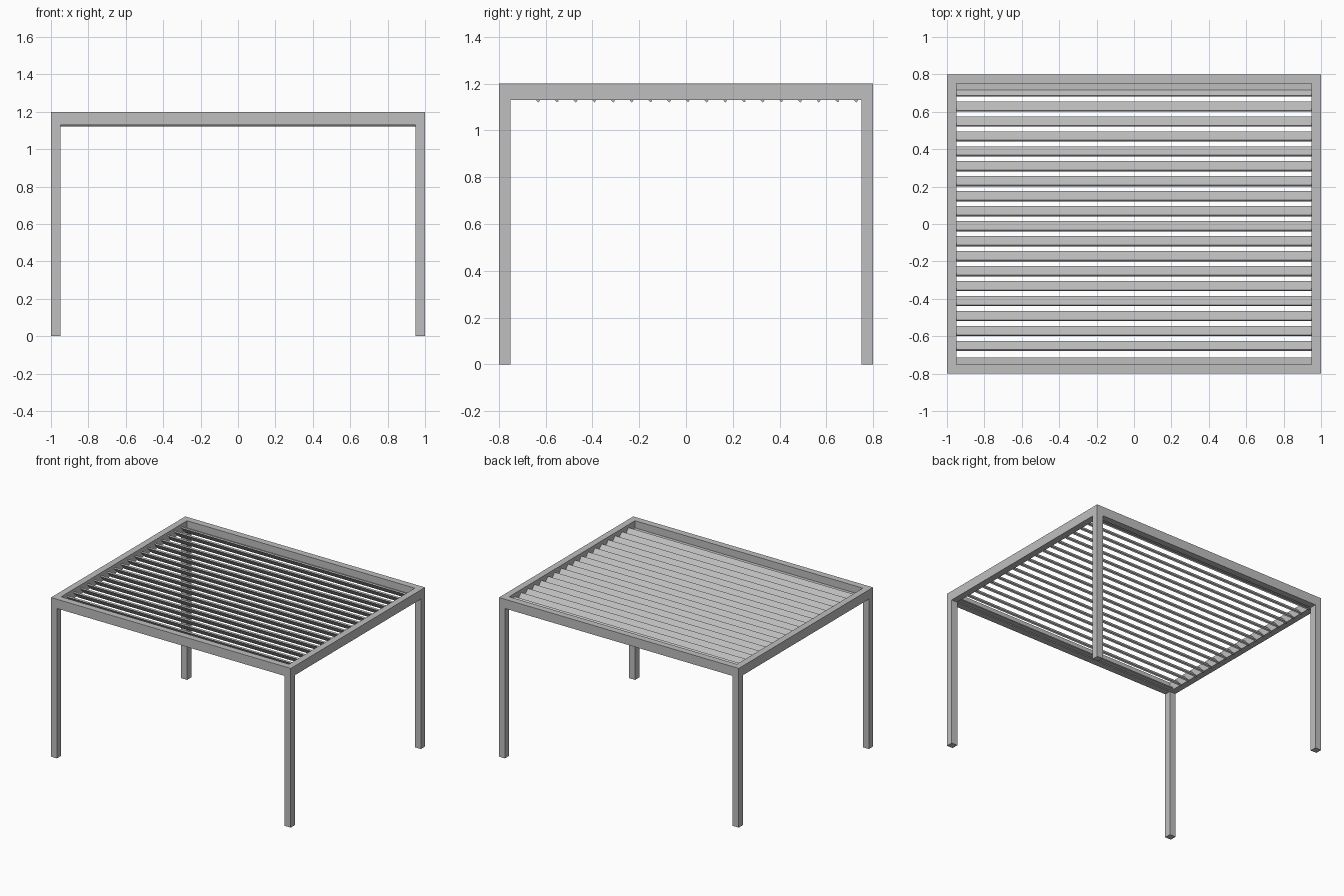
import bpy, math

if "Cube" in bpy.data.objects:
    bpy.data.objects.remove(bpy.data.objects["Cube"])

HALF_X, HALF_Y, TOP, BEAM_Z, W = 1.0, 0.8, 1.2, 1.13, 0.05

grey = bpy.data.materials.new("aluminium grey")
grey.diffuse_color = (0.53, 0.52, 0.52, 1)
grey.use_nodes = True
grey.node_tree.nodes["Principled BSDF"].inputs["Base Color"].default_value = grey.diffuse_color


def box(name, center, size, tilt=0.0):
    bpy.ops.mesh.primitive_cube_add(size=1, location=center, rotation=(tilt, 0, 0))
    ob = bpy.context.object
    ob.name = name
    ob.scale = size
    ob.data.materials.append(grey)
    return ob


beam_mid, beam_h = (TOP + BEAM_Z) / 2, TOP - BEAM_Z

for s in (-1, 1):
    # Roof frame: long beams across x, short beams between them
    box("long_beam", (0, s * (HALF_Y - W / 2), beam_mid), (2 * HALF_X, W, beam_h))
    box("side_beam", (s * (HALF_X - W / 2), 0, beam_mid),
        (W, 2 * (HALF_Y - W), beam_h))
    # Inner ledges along the long beams
    box("inner_ledge", (0, s * (HALF_Y - W - 0.0175), BEAM_Z + 0.012),
        (2 * (HALF_X - W), 0.035, 0.008))
    # Corner posts
    for t in (-1, 1):
        box("corner_post", (s * (HALF_X - W / 2), t * (HALF_Y - W / 2), BEAM_Z / 2),
            (W, W, BEAM_Z))

# Tilted roof slats, low edge towards the back
for k in range(18):
    box("roof_slat", (0, -0.652 + 0.08 * k, 1.149),
        (2 * (HALF_X - W), 0.07, 0.01), math.radians(-47))
